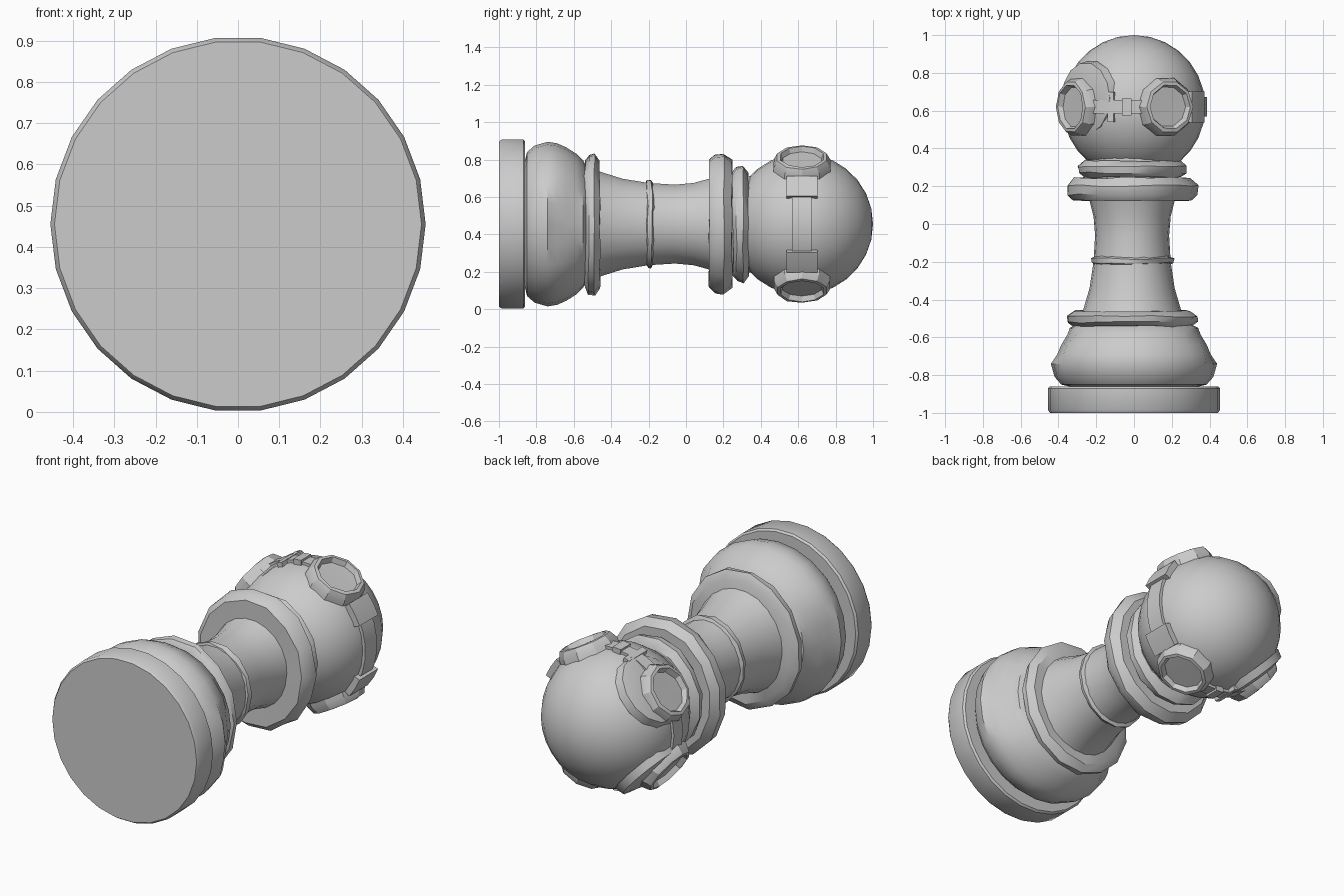
import bpy, bmesh, math, random
from mathutils import Matrix, Vector

random.seed(4)
if "Cube" in bpy.data.objects:
    bpy.data.objects.remove(bpy.data.objects["Cube"])

grey = bpy.data.materials.new("plain_grey")
grey.use_nodes = True
COLOUR = (0.6, 0.6, 0.6, 1)
grey.diffuse_color = COLOUR
grey.node_tree.nodes["Principled BSDF"].inputs["Base Color"].default_value = COLOUR

AXIS_Z = 0.455
HEAD_Y = 0.62
# Lathe axis lies along +y
LYING = Matrix.Translation((0, 0, AXIS_Z)) @ Matrix.Rotation(-math.pi / 2, 4, 'X')
# Turned parts are slightly narrower across x
SLIM = Matrix.Translation((-0.01, 0, 0)) @ LYING @ Matrix.Diagonal((0.92, 1, 1, 1))


def finish(name, bm, matrix, angle=35):
    bm.transform(matrix)
    bmesh.ops.recalc_face_normals(bm, faces=bm.faces)
    mesh = bpy.data.meshes.new(name)
    bm.to_mesh(mesh)
    bm.free()
    mesh.materials.append(grey)
    obj = bpy.data.objects.new(name, mesh)
    bpy.context.collection.objects.link(obj)
    bpy.ops.object.select_all(action='DESELECT')
    bpy.context.view_layer.objects.active = obj
    obj.select_set(True)
    bpy.ops.object.shade_smooth_by_angle(angle=math.radians(angle))
    return obj


def lathe(name, profile, sides, matrix, jitter=0, shape=None, angle=35):
    """Spin (radius, height) points around local z."""
    bm = bmesh.new()
    verts = [bm.verts.new((r, 0, h)) for r, h in profile]
    edges = [bm.edges.new(pair) for pair in zip(verts, verts[1:])]
    bmesh.ops.spin(bm, geom=verts + edges, cent=(0, 0, 0), axis=(0, 0, 1),
                   angle=math.tau, steps=sides)
    bmesh.ops.remove_doubles(bm, verts=bm.verts, dist=0.0005)
    for v in bm.verts:
        if jitter:
            v.co += Vector([random.uniform(-jitter, jitter) for _ in range(3)])
        if shape:
            shape(v)
    return finish(name, bm, matrix, angle)


def around_head(degrees):
    """Local z points outward from the head, turned about y."""
    return Matrix.Translation((0, HEAD_Y, AXIS_Z)) @ Matrix.Rotation(math.radians(degrees), 4, 'Y')


def strap(name, start, end, half_width, radius):
    """Curved bar hugging the head between two angles."""
    bm = bmesh.new()
    face = bm.faces.new([bm.verts.new((0, y, z)) for y, z in (
        (-half_width, 0.34), (half_width, 0.34), (half_width, radius), (-half_width, radius))])
    steps = max(1, round(abs(end - start) / 12))
    bmesh.ops.spin(bm, geom=[face], cent=(0, 0, 0), axis=(0, 1, 0),
                   angle=math.radians(end - start), steps=steps)
    return finish(name, bm, around_head(start))


def side_recess(v):
    # Shallow panels pressed into both sides of the bulb
    if abs(v.co.y) < 0.2 and -0.72 < v.co.z < -0.56:
        v.co.x *= 0.94


# Foot
lathe("foot_disc", [(0, -1), (0.445, -1), (0.455, -0.985), (0.455, -0.87),
                    (0.445, -0.86), (0, -0.86)], 26, LYING)
lathe("foot_bulb", [(0.3, -0.87), (0.385, -0.85), (0.42, -0.81), (0.44, -0.74),
                    (0.432, -0.69), (0.41, -0.64), (0.375, -0.585), (0.34, -0.55),
                    (0.3, -0.53)], 24, LYING, shape=side_recess)

# Stem
lathe("stem", [(0.3, -0.5), (0.28, -0.45), (0.245, -0.34), (0.222, -0.2), (0.213, -0.06),
               (0.222, 0.04), (0.247, 0.13), (0.27, 0.2), (0.26, 0.35)], 22, SLIM)

# Collars: name, radius, start, end
for name, radius, y0, y1 in (("lower_collar", 0.38, -0.54, -0.46),
                             ("stem_ring", 0.24, -0.22, -0.165),
                             ("upper_collar", 0.38, 0.125, 0.245),
                             ("neck_collar", 0.315, 0.25, 0.335)):
    w = y1 - y0
    lathe(name, [(0.18, y0), (radius - 0.035, y0), (radius - 0.005, y0 + 0.25 * w),
                 (radius, y0 + 0.65 * w), (radius - 0.04, y1), (0.18, y1)],
          15, SLIM, jitter=0.005)

# Head
arc = [math.pi * i / 14 for i in range(15)]
lathe("head", [(0.378 * math.sin(a), HEAD_Y - 0.38 * math.cos(a)) for a in arc], 28, LYING)

# Portholes, with wide backing plates on the -x pair
for name, degrees in (("upper_left", 28), ("upper_right", -56),
                      ("lower_left", 152), ("lower_right", -124)):
    lathe(name + "_porthole", [(0, 0.38), (0.108, 0.38), (0.12, 0.408), (0.138, 0.405),
                               (0.158, 0.365), (0.158, 0.3)], 10,
          around_head(degrees), jitter=0.002, angle=30)
    if degrees < 0:
        tilt = -48 if degrees > -90 else -132
        lathe(name + "_plate", [(0, 0.365), (0.13, 0.362), (0.19, 0.345), (0.2, 0.3)], 14,
              Matrix.Translation((0, 0.045, 0)) @ around_head(tilt))

# Straps joining the portholes
strap("left_strap", 50, 130, 0.052, 0.388)
strap("right_strap", -76, -104, 0.04, 0.388)
for side, sign in (("upper", 1), ("lower", -1)):
    flip = 0 if sign > 0 else 180
    strap(side + "_strap", flip + sign * 6, flip - sign * 36, 0.036, 0.39)
    strap(side + "_buckle", flip - sign * 2, flip - sign * 9, 0.045, 0.4)
    strap(side + "_clasp", flip - sign * 16, flip - sign * 21, 0.08, 0.392)
    strap(side + "_left_clasp", 90 - sign * 22, 90 - sign * 40, 0.082, 0.402)
